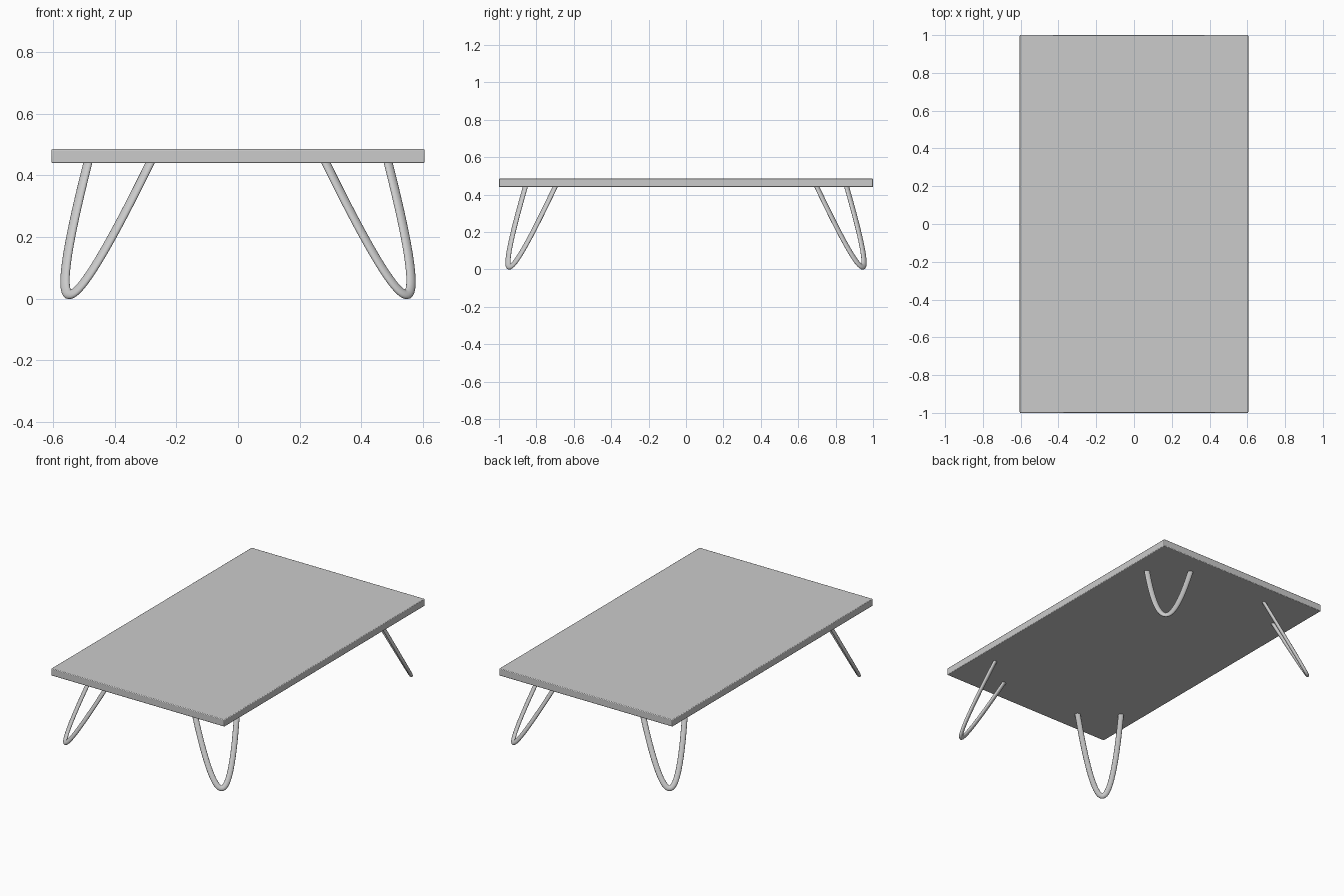
import bpy, bmesh, math
from mathutils import Vector

if "Cube" in bpy.data.objects:
    bpy.data.objects.remove(bpy.data.objects["Cube"])

# Table top: thin slab with slightly softened edges
bpy.ops.mesh.primitive_cube_add(size=1, location=(0, 0, 0.4625))
top = bpy.context.object
top.name = "table_top"
top.scale = (1.21, 2.0, 0.045)
bpy.ops.object.transform_apply(location=False, rotation=False, scale=True)
bev = top.modifiers.new("soft_edges", 'BEVEL')
bev.width = 0.004
bev.segments = 2
bpy.ops.object.shade_smooth_by_angle(angle=math.radians(30))

# Hairpin leg: slightly flattened rod swept along a tilted parabola
FOOT = Vector((0.545, -0.942, 0.014))
END_A = Vector((0.486, -0.698, 0.445))
END_B = Vector((0.283, -0.858, 0.445))
IN_PLANE, THICK = 0.0165, 0.0105
STEPS, SIDES = 40, 16

lean = (END_A + END_B) / 2 - FOOT
half = (END_A - END_B) / 2
normal = lean.cross(half).normalized()

bm = bmesh.new()
rings = []
for i in range(STEPS + 1):
    s = -1 + 2 * i / STEPS
    center = FOOT + lean * s * s + half * s
    tangent = (lean * 2 * s + half).normalized()
    side = normal.cross(tangent)
    ring = []
    for k in range(SIDES):
        a = 2 * math.pi * k / SIDES
        ring.append(bm.verts.new(center + side * IN_PLANE * math.cos(a)
                                 + normal * THICK * math.sin(a)))
    rings.append(ring)
for r0, r1 in zip(rings, rings[1:]):
    for k in range(SIDES):
        n = (k + 1) % SIDES
        bm.faces.new((r0[k], r0[n], r1[n], r1[k]))
bm.faces.new(rings[0])
bm.faces.new(rings[-1])
bmesh.ops.recalc_face_normals(bm, faces=bm.faces)
mesh = bpy.data.meshes.new("hairpin_legs")
bm.to_mesh(mesh)
bm.free()
legs = bpy.data.objects.new("hairpin_legs", mesh)
bpy.context.collection.objects.link(legs)

# Repeat the leg at all four corners
mir = legs.modifiers.new("four_corners", 'MIRROR')
mir.use_axis = (True, True, False)
mir.use_mirror_merge = False

bpy.ops.object.select_all(action='DESELECT')
legs.select_set(True)
bpy.context.view_layer.objects.active = legs
bpy.ops.object.shade_smooth_by_angle(angle=math.radians(40))
